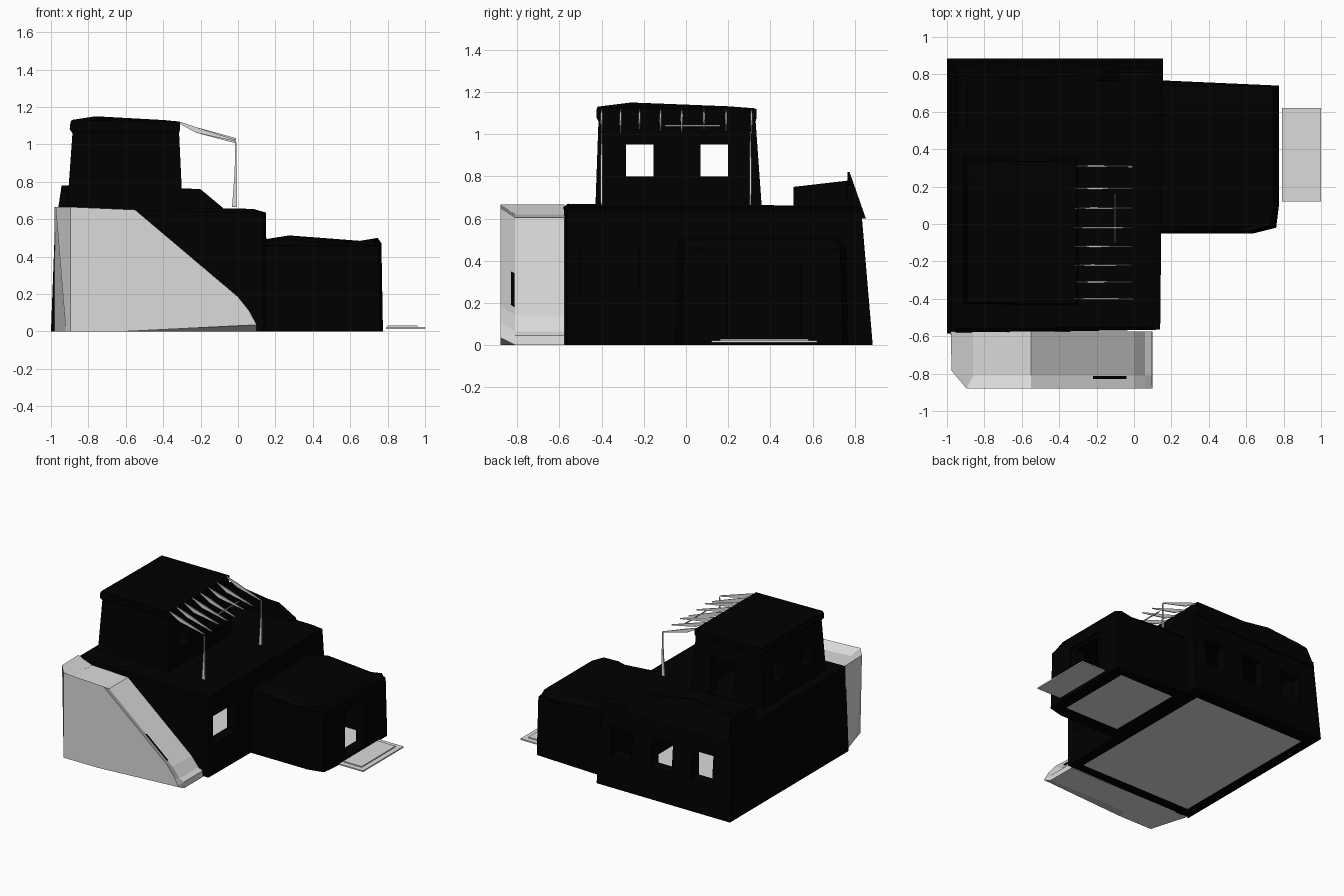
import bpy, bmesh

cube = bpy.data.objects.get("Cube")
if cube:
    bpy.data.objects.remove(cube, do_unlink=True)


def material(name, value):
    m = bpy.data.materials.new(name)
    m.use_nodes = True
    m.diffuse_color = (value, value, value, 1)
    m.node_tree.nodes["Principled BSDF"].inputs["Base Color"].default_value = (value, value, value, 1)
    return m


BLACK = material("black wall", 0.0)
GREY = material("light grey", 0.71)


def loft(name, rings, mat):
    """Solid skinned through matching rings of points and capped at both ends."""
    bm = bmesh.new()
    loops = [[bm.verts.new(p) for p in ring] for ring in rings]
    n = len(loops[0])
    for a, b in zip(loops, loops[1:]):
        for i in range(n):
            j = (i + 1) % n
            bm.faces.new((a[i], a[j], b[j], b[i]))
    bm.faces.new(loops[0][::-1])
    bm.faces.new(loops[-1])
    bmesh.ops.recalc_face_normals(bm, faces=bm.faces[:])
    me = bpy.data.meshes.new(name)
    bm.to_mesh(me)
    bm.free()
    me.materials.append(mat)
    ob = bpy.data.objects.new(name, me)
    bpy.context.collection.objects.link(ob)
    return ob


def level(x0, x1, y0, y1, z):
    return [(x0, y0, z), (x1, y0, z), (x1, y1, z), (x0, y1, z)]


def box(name, x0, x1, y0, y1, z0, z1, mat):
    return loft(name, [level(x0, x1, y0, y1, z0), level(x0, x1, y0, y1, z1)], mat)


def carve(ob, boxes):
    """Cut rooms and openings out of a solid."""
    cutters = []
    for b in boxes:
        c = box("cutter", *b, BLACK)
        c.hide_render = True
        mod = ob.modifiers.new("cut", "BOOLEAN")
        mod.operation = "DIFFERENCE"
        mod.solver = "EXACT"
        mod.object = c
        cutters.append(c)
    dg = bpy.context.evaluated_depsgraph_get()
    dg.update()
    me = bpy.data.meshes.new_from_object(ob.evaluated_get(dg))
    ob.modifiers.clear()
    ob.data = me
    for c in cutters:
        bpy.data.objects.remove(c, do_unlink=True)


# Main house: tapered walls, roof falling slightly to one side, hollow room, windows
house = loft("main_house", [
    [(-1.0, -0.585, 0), (0.14, -0.565, 0), (0.155, 0.885, 0), (-1.0, 0.885, 0)],
    [(-0.975, -0.58, 0.655), (0.14, -0.565, 0.635), (0.15, 0.83, 0.635), (-0.975, 0.83, 0.65)],
    [(-0.955, -0.56, 0.67), (0.07, -0.55, 0.655), (0.08, 0.81, 0.655), (-0.955, 0.81, 0.66)]], BLACK)
carve(house, [(-0.92, 0.06, -0.5, 0.77, -0.1, 0.58),
              (0.0, 0.3, -0.51, -0.22, 0.24, 0.46)] +
             [(x, x + 0.18, 0.7, 1.0, 0.24, 0.46) for x in (-0.83, -0.48, -0.13)])
box("main_floor", -0.93, 0.07, -0.51, 0.79, 0.005, 0.012, GREY)

# Roof parapet around the back corner, rising to a peak behind the upper room
back = [(-0.965, 0.6), (-0.945, 0.77), (-0.88, 0.785), (-0.6, 0.82), (-0.3, 0.765),
        (-0.2, 0.76), (-0.08, 0.66), (-0.08, 0.6)]
loft("back_parapet", [[(x, 0.765, z) for x, z in back],
                      [(x, 0.835 - (z - 0.65) * 0.35, z) for x, z in back]], BLACK)
side = [(0.51, 0.6), (0.51, 0.75), (0.77, 0.78), (0.83, 0.65), (0.83, 0.6)]
loft("side_parapet", [[(-0.97 + (z - 0.6) * 0.15, y, z) for y, z in side],
                      [(-0.89, y, z) for y, z in side]], BLACK)

# Side annex with a chamfered corner, uneven roof and a doorway


def annex_ring(inset, z):
    plan = [(0.1, -0.05), (0.64, -0.05), (0.76, -0.02), (0.775, 0.1), (0.775, 0.74), (0.1, 0.77)]
    return [(max(0.1, x - inset), y + (inset if y < 0.3 else -inset), z) for x, y in plan]


def annex_roof_ring(y, width, drop):
    pts = [(0, 0.43), (0, 0.485), (0.26, 0.513), (0.83, 0.484), (0.97, 0.5), (1, 0.47), (1, 0.43)]
    return [(0.1 + u * width, y, z - (drop if z > 0.45 else 0)) for u, z in pts]


annex = loft("annex", [annex_ring(0, 0), annex_ring(0.008, 0.455),
                       annex_ring(0.02, 0.47)], BLACK)
carve(annex, [(0.2, 0.68, 0.05, 0.67, -0.1, 0.42),
              (0.6, 0.9, 0.25, 0.49, 0.03, 0.37),
              (0.75, 0.9, 0.2, 0.54, 0.03, 0.39)])
loft("annex_roof", [annex_roof_ring(-0.038, 0.53, 0.02), annex_roof_ring(-0.01, 0.64, 0.008),
                    annex_roof_ring(0.1, 0.667, 0), annex_roof_ring(0.68, 0.667, 0),
                    annex_roof_ring(0.735, 0.65, 0.02)], BLACK)
box("annex_floor", 0.19, 0.69, 0.04, 0.68, 0.005, 0.012, GREY)
box("door_slab", 0.79, 1.0, 0.12, 0.62, 0.012, 0.022, GREY)
box("door_step", 0.8, 0.96, 0.16, 0.58, 0.022, 0.03, GREY)

# Upper room with an overhanging roof band, windows and a back door
tower = loft("upper_room", [
    level(-0.915, -0.295, -0.43, 0.36, 0.64),
    level(-0.885, -0.315, -0.415, 0.33, 1.06),
    level(-0.9, -0.31, -0.425, 0.335, 1.08),
    level(-0.895, -0.31, -0.425, 0.335, 1.12)], BLACK)
carve(tower, [(-0.83, -0.38, -0.35, 0.27, 0.67, 1.04),
              (-0.66, -0.46, 0.2, 0.5, 0.67, 0.95)] +
             [(-1.1, -0.1, y, y + 0.13, 0.8, 0.95) for y in (-0.285, 0.068)])
loft("upper_roof", [
    [(-0.9, -0.425, 1.1), (-0.31, -0.425, 1.1), (-0.31, 0.335, 1.1), (-0.9, 0.335, 1.1)],
    [(-0.89, -0.42, 1.13), (-0.315, -0.42, 1.122), (-0.315, 0.33, 1.115), (-0.89, 0.33, 1.122)],
    [(-0.76, -0.26, 1.15), (-0.4, -0.26, 1.13), (-0.4, 0.2, 1.124), (-0.76, 0.2, 1.132)]], BLACK)

# Outside ramp with an outer crest sloping inwards and its foot tucked under


def ramp_ring(y, x0, drop, foot):
    pts = [(x0, 0), (x0, 0.665 - drop), (-0.55, 0.65 - drop), (0.0, 0.185 - drop),
           (0.06, 0.11 - drop), (0.095, 0.045), (0.1, foot), (-0.6, 0)]
    return [(x, y, z) for x, z in pts]


loft("ramp", [ramp_ring(-0.88, -0.895, 0, 0.035), ramp_ring(-0.81, -0.87, 0.045, 0),
              ramp_ring(-0.575, -0.87, 0.045, 0)], GREY)

# Landing end: chamfered corner, narrower at the ground, crest on the outside
inner = [(-0.86, -0.575), (-0.86, -0.81)]
foot = [(-0.895, -0.88), (-0.92, -0.79), (-0.985, -0.575)] + inner
crest = [(-0.895, -0.88), (-0.975, -0.785), (-0.98, -0.575)] + inner
loft("landing_end", [[(x, y, 0) for x, y in foot],
                     [(x, y, 0.62 if x > -0.88 else 0.666) for x, y in crest]], GREY)

# Dark seam along the inside of the ramp crest
loft("ramp_seam", [[(x, -0.83, z), (x, -0.812, z - 0.012), (x, -0.812, z - 0.004), (x, -0.83, z + 0.004)]
                   for x, z in ((-0.22, 0.345), (-0.04, 0.192))], BLACK)

# Pergola: thin sloping blades, a cross pole and two tapered posts
for i, y in enumerate((0.31, 0.19, 0.085, -0.02, -0.12, -0.22, -0.31, -0.4)):
    tip = 1.005 + (i % 3) * 0.01
    sections = [(-0.315, 0.001, 1.112, 1.122), (-0.225, 0.005, 1.062, 1.092),
                (-0.01, 0.002, tip, tip + 0.008)]
    loft("pergola_blade", [[(x, y - w, lo), (x, y + w, lo), (x, y + w, hi), (x, y - w, hi)]
                           for x, w, lo, hi in sections], GREY)
box("pergola_cross_pole", -0.104, -0.098, -0.1, 0.16, 1.035, 1.043, GREY)
for y in (0.305, -0.4):
    loft("pergola_post", [level(-0.032, -0.005, y - 0.004, y + 0.004, 0.665),
                          level(-0.018, -0.006, y - 0.005, y + 0.005, 0.85),
                          level(-0.015, -0.009, y - 0.002, y + 0.002, 1.01)], GREY)
